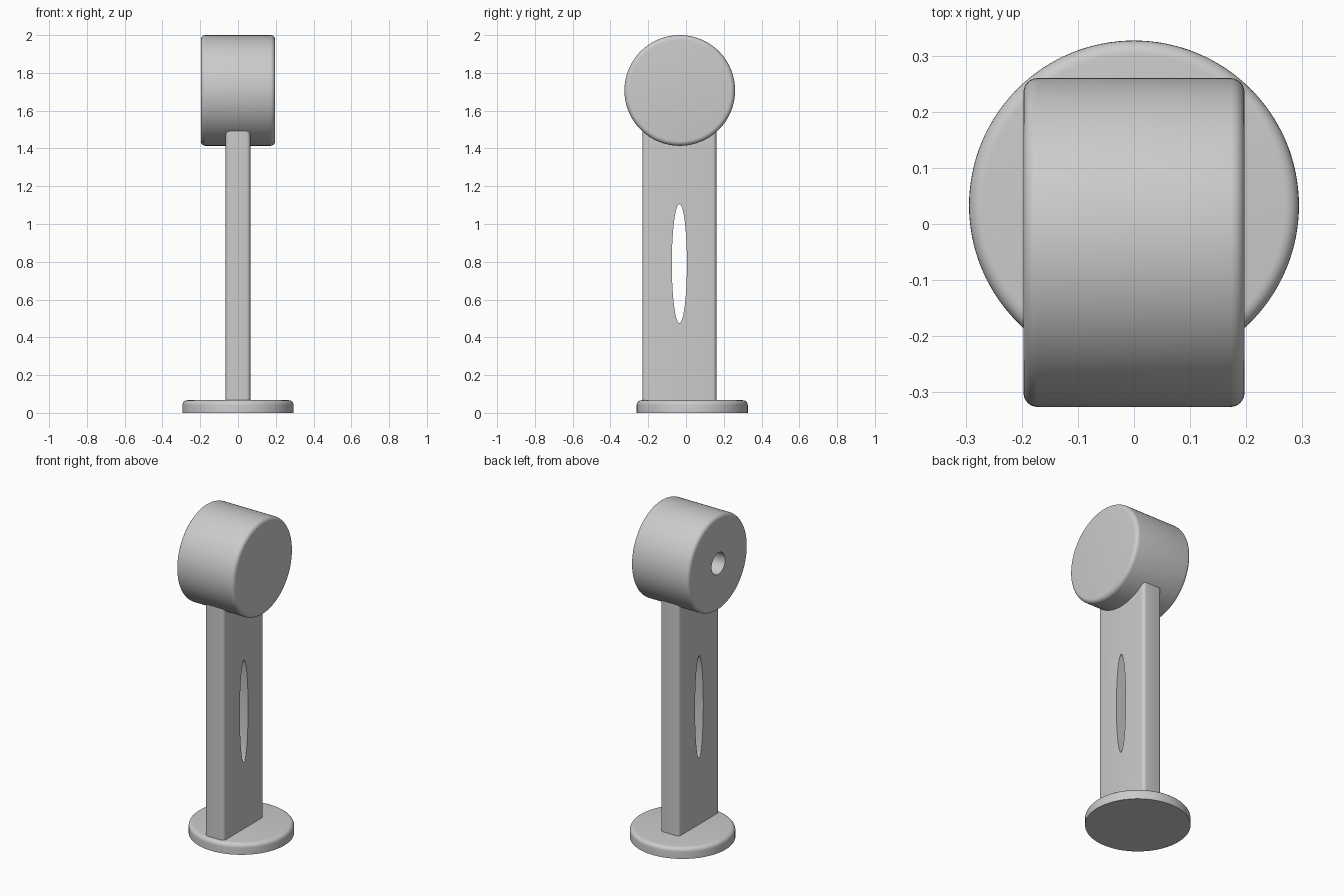
import bpy, bmesh, math
from mathutils import Matrix, Vector

cube = bpy.data.objects.get("Cube")
if cube:
    bpy.data.objects.remove(cube, do_unlink=True)

grey = bpy.data.materials.new("light grey")
grey.use_nodes = True
colour = (0.6, 0.6, 0.6, 1)
grey.diffuse_color = colour
grey.node_tree.nodes["Principled BSDF"].inputs["Base Color"].default_value = colour


def add_object(name, bm):
    bmesh.ops.recalc_face_normals(bm, faces=bm.faces)
    mesh = bpy.data.meshes.new(name)
    bm.to_mesh(mesh)
    bm.free()
    mesh.materials.append(grey)
    obj = bpy.data.objects.new(name, mesh)
    bpy.context.collection.objects.link(obj)
    return obj


def smooth(obj):
    bpy.ops.object.select_all(action='DESELECT')
    obj.select_set(True)
    bpy.context.view_layer.objects.active = obj
    bpy.ops.object.shade_smooth_by_angle(angle=math.radians(35))


def fillet(radius, height, size, top):
    """Quarter-round rim points, ordered from low to high."""
    points = []
    for i in range(7):
        a = math.pi / 2 * i / 6
        r = radius - size + size * math.cos(a)
        z = height + (size * math.sin(a) - size) * (1 if top else -1)
        points.append((r, z))
    return points if top else points[::-1]


def lathe(name, profile, matrix, steps=128):
    """Revolve (radius, height) points around z, then place the result."""
    bm = bmesh.new()
    verts = [bm.verts.new((r, 0, z)) for r, z in profile]
    edges = [bm.edges.new(pair) for pair in zip(verts, verts[1:])]
    bmesh.ops.spin(bm, geom=verts + edges, cent=(0, 0, 0), axis=(0, 0, 1),
                   angle=math.tau, steps=steps)
    bmesh.ops.remove_doubles(bm, verts=bm.verts, dist=0.0001)
    bm.transform(matrix)
    obj = add_object(name, bm)
    smooth(obj)
    return obj


# Round base with a softened top rim
base_h = 0.067
lathe("base", [(0, 0), (0.294, 0)] + fillet(0.294, base_h, 0.025, True) + [(0, base_h)],
      Matrix.Translation((0, 0.033, 0)))

# Drum head lying along x, with a blind round socket in its -x end
half, radius, socket_r, socket_depth = 0.197, 0.293, 0.066, 0.11
floor = -half + socket_depth
head_profile = [(0, floor), (socket_r, floor), (socket_r, -half)]
head_profile += fillet(radius, -half, 0.025, False) + fillet(radius, half, 0.025, True)
head_profile += [(0, half)]
lathe("head", head_profile,
      Matrix.Translation((0, -0.033, 1.707)) @ Matrix.Rotation(math.pi / 2, 4, 'Y'))

# Flat post with rounded upright edges, running up into the head
bottom, top = 0.05, 1.56
bm = bmesh.new()
bmesh.ops.create_cube(bm, size=1)
bm.transform(Matrix.Translation((0, -0.035, (bottom + top) / 2))
             @ Matrix.Diagonal((0.13, 0.392, top - bottom, 1)))
upright = [e for e in bm.edges
           if abs((e.verts[0].co - e.verts[1].co).z) > 1]
bmesh.ops.bevel(bm, geom=upright, offset=0.02, segments=5, profile=0.5,
                affect='EDGES')
post = add_object("post", bm)

# Tall elliptical slot cut through the post
bm = bmesh.new()
bmesh.ops.create_cone(bm, cap_ends=True, segments=96, radius1=1, radius2=1, depth=1)
bm.transform(Matrix.Translation((0, -0.035, 0.79))
             @ Matrix.Diagonal((0.5, 0.04, 0.315, 1))
             @ Matrix.Rotation(math.pi / 2, 4, 'Y'))
cutter = add_object("slot_cutter", bm)
cutter.hide_render = True
cut = post.modifiers.new("slot", 'BOOLEAN')
cut.operation = 'DIFFERENCE'
cut.solver = 'EXACT'
cut.object = cutter
bpy.context.view_layer.objects.active = post
bpy.ops.object.modifier_apply(modifier=cut.name)
bpy.data.objects.remove(cutter, do_unlink=True)
smooth(post)
